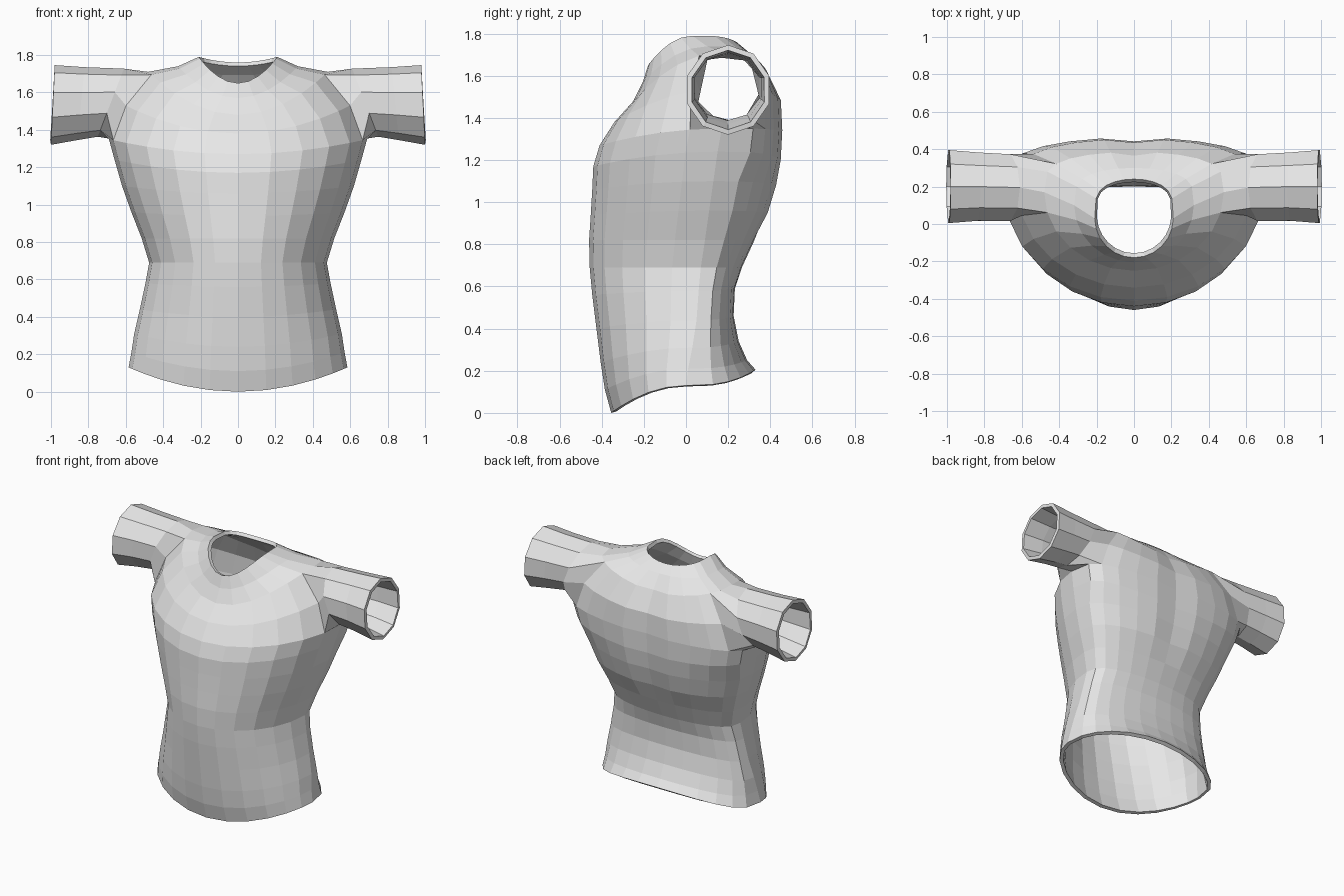
import bpy
import bmesh
import math

if "Cube" in bpy.data.objects:
    bpy.data.objects.remove(bpy.data.objects["Cube"], do_unlink=True)

# Single fabric colour
fabric = bpy.data.materials.new("light_grey_fabric")
fabric.use_nodes = True
COLOUR = (0.8, 0.8, 0.8, 1.0)
fabric.diffuse_color = COLOUR
fabric.node_tree.nodes["Principled BSDF"].inputs["Base Color"].default_value = COLOUR

# Torso rings, hem to neckline:
# half width, y of widest point, front y, back y, front z, side z, back z
TORSO = [
    (.585, .00, -.355, .330, .00, .13, .205),
    (.570, .01, -.385, .290, .11, .21, .25),
    (.555, .03, -.405, .250, .24, .31, .34),
    (.525, .05, -.425, .226, .40, .44, .46),
    (.495, .06, -.445, .232, .56, .58, .59),
    (.475, .07, -.457, .265, .69, .69, .69),
    (.515, .09, -.460, .325, .82, .82, .82),
    (.570, .11, -.452, .395, .94, .96, .95),
    (.620, .13, -.445, .435, 1.06, 1.10, 1.08),
    (.660, .15, -.440, .455, 1.17, 1.24, 1.20),
    (.690, .17, -.410, .462, 1.27, 1.35, 1.34),
    (.620, .18, -.340, .455, 1.38, 1.54, 1.48),
    (.480, .17, -.250, .385, 1.48, 1.71, 1.62),
    (.320, .10, -.205, .300, 1.57, 1.74, 1.71),
    (.210, .03, -.180, .240, 1.65, 1.79, 1.76),
]
# Sleeve rings: x, centre y, centre z, y radius, z radius, lean
SLEEVE = [
    (.68, .195, 1.545, .187, .182, .07),
    (.84, .200, 1.540, .192, .195, .02),
    (.99, .200, 1.533, .205, .213, .01),
]
STEPS = 12                  # columns in half a torso ring
ARM_ROW, ARM_COLS = 10, (5, 8)  # armhole: two rows, three columns


def torso_point(ring, row, j):
    """Point on a half ring, running from front centre to back centre."""
    a, yc, yf, yb, zf, zs, zb = ring
    t = math.radians(-90 + 180 * j / STEPS)
    s = math.sin(t)
    if s < 0:
        y, z_end = yc + (yf - yc) * -s, zf
    else:
        flat = .5 if row >= 9 else .7      # the back is flatter than the chest
        y, z_end = yc + (yb - yc) * s ** flat, zb
    if j == STEPS and 7 <= row <= 12:      # shallow spine groove
        y -= .02
    x = 0 if j in (0, STEPS) else a * math.cos(t)
    return x, y, zs + (z_end - zs) * s * s


bm = bmesh.new()

# Half torso, left open at the armhole
grid = [[bm.verts.new(torso_point(r, i, j)) for j in range(STEPS + 1)]
        for i, r in enumerate(TORSO)]
c0, c1 = ARM_COLS
for i in range(len(TORSO) - 1):
    for j in range(STEPS):
        if ARM_ROW <= i < ARM_ROW + 2 and c0 <= j < c1:
            continue
        bm.faces.new((grid[i][j], grid[i][j + 1], grid[i + 1][j + 1], grid[i + 1][j]))

# Ten-sided sleeve grown from the armhole edge
low, mid, top = grid[ARM_ROW:ARM_ROW + 3]
loop = top[c0:c1 + 1] + [mid[c1]] + low[c0:c1 + 1][::-1] + [mid[c0]]
for x, cy, cz, ry, rz, lean in SLEEVE:
    new = []
    for k in range(10):
        t = math.radians(126 - 36 * k)
        new.append(bm.verts.new((x - lean * math.sin(t),
                                 cy + ry * math.cos(t), cz + rz * math.sin(t))))
    for k in range(10):
        n = (k + 1) % 10
        bm.faces.new((loop[k], new[k], new[n], loop[n]))
    loop = new

mesh = bpy.data.meshes.new("shirt")
bm.to_mesh(mesh)
bm.free()
mesh.materials.append(fabric)
shirt = bpy.data.objects.new("shirt", mesh)
bpy.context.collection.objects.link(shirt)

# Other half, then cloth thickness inwards
mirror = shirt.modifiers.new("mirror_halves", 'MIRROR')
mirror.use_axis[0] = True
mirror.merge_threshold = .001
solid = shirt.modifiers.new("cloth_thickness", 'SOLIDIFY')
solid.thickness = .025
solid.offset = -1
